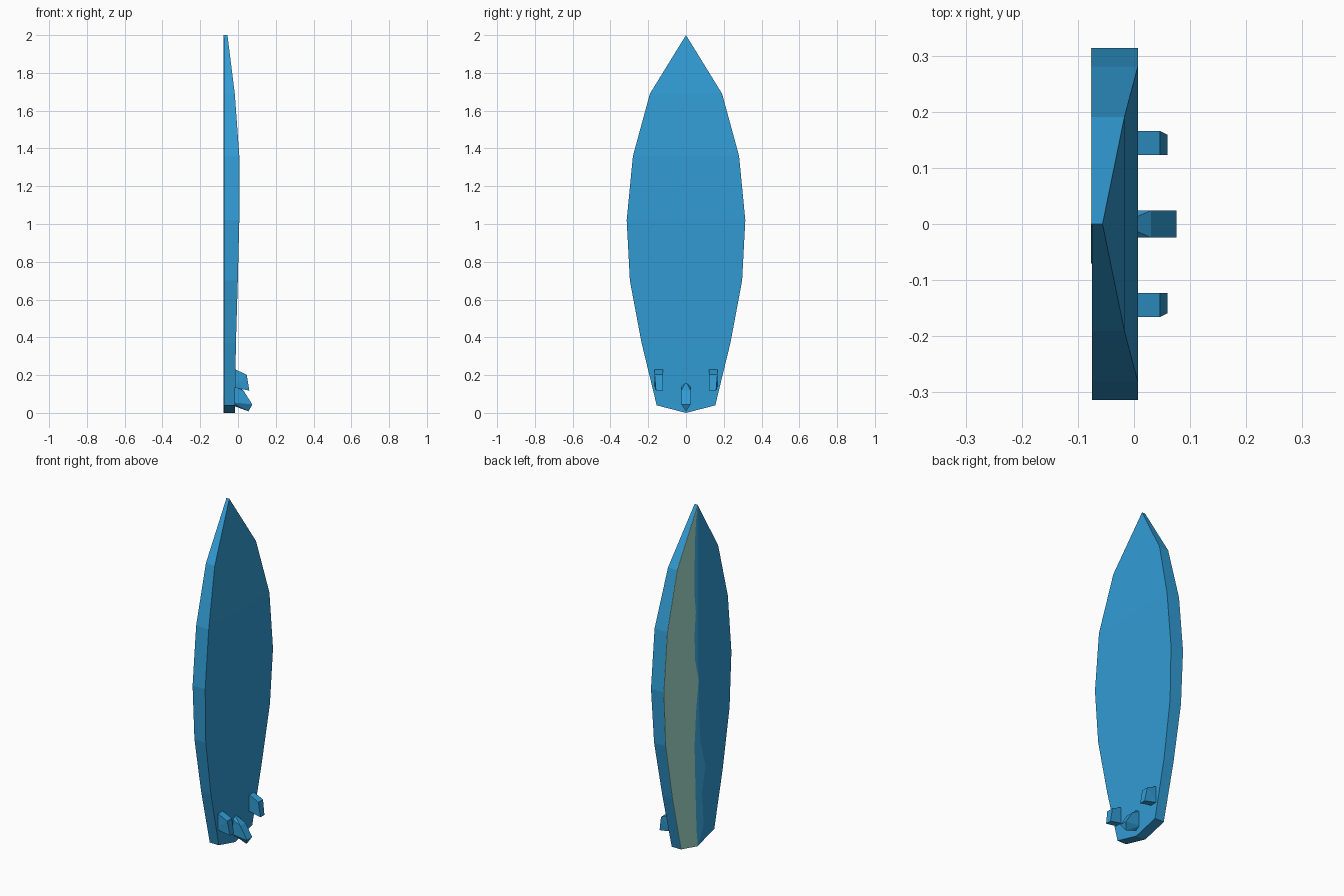
import bpy, bmesh

if "Cube" in bpy.data.objects:
    bpy.data.objects.remove(bpy.data.objects["Cube"])

def material(name, rgb):
    m = bpy.data.materials.new(name)
    m.diffuse_color = (*rgb, 1)
    m.use_nodes = True
    m.node_tree.nodes["Principled BSDF"].inputs["Base Color"].default_value = m.diffuse_color
    return m

BLUE = material("board blue", (0.031, 0.33, 0.66))
GREEN = material("pale sea green", (0.37, 0.74, 0.62))
SKY = material("bright blue", (0.05, 0.46, 0.85))

def finish(bm, name, mat):
    bmesh.ops.recalc_face_normals(bm, faces=bm.faces)
    me = bpy.data.meshes.new(name)
    bm.to_mesh(me)
    bm.free()
    me.materials.append(mat)
    ob = bpy.data.objects.new(name, me)
    bpy.context.collection.objects.link(ob)
    return ob

# Outline stations: height, half width, x of the rockered underside
STATIONS = [(0.0, 0.0, -0.016), (0.04, 0.155, -0.016), (0.37, 0.235, -0.011),
            (0.70, 0.297, -0.001), (1.02, 0.314, 0.007), (1.36, 0.281, 0.007),
            (1.69, 0.191, -0.017), (2.0, 0.0, -0.056)]
DECK = -0.0745

def interp(table, z, col=1):
    for p, q in zip(table, table[1:]):
        if z <= q[0]:
            t = (z - p[0]) / (q[0] - p[0])
            return p[col] + t * (q[col] - p[col])
    return table[-1][col]

# Board: flat deck joined to the curved underside
bm = bmesh.new()
outline = [(z, w, x) for z, w, x in STATIONS]
outline += [(z, -w, x) for z, w, x in reversed(STATIONS[1:-1])]
deck = [bm.verts.new((DECK, y, z)) for z, y, x in outline]
under = [bm.verts.new((x, y, z)) for z, y, x in outline]
n = len(outline)
bm.faces.new(deck)
for i in range(n):
    j = (i + 1) % n
    bm.faces.new((deck[i], deck[j], under[j], under[i]))
m = len(STATIONS) - 1
for i in range(m):
    ring = [under[i], under[i + 1], under[-(i + 1) % n], under[-i % n]]
    bm.faces.new(list(dict.fromkeys(ring)))
finish(bm, "board", BLUE)

# Painted deck bands: height, edge of green band, edge of bright band
WAVE = [(0.0, 0.0, 0.0), (0.1, 0.012, -0.055), (0.3, 0.02, -0.04), (0.45, 0.025, -0.07),
        (0.6, 0.03, -0.025), (0.8, 0.015, -0.01), (0.97, -0.008, -0.012),
        (1.1, 0.025, 0.0), (1.25, 0.03, -0.005), (1.38, 0.018, 0.0),
        (1.5, 0.032, 0.0), (1.8, 0.026, 0.0), (1.92, 0.015, 0.0), (2.0, 0.0, 0.0)]

def deck_band(name, mat, left, right):
    zs = sorted({s[0] for s in STATIONS} | {w[0] for w in WAVE})
    bm = bmesh.new()
    rows = [[bm.verts.new((DECK - 0.002, f(z), z)) for f in (left, right)] for z in zs]
    for a, b in zip(rows, rows[1:]):
        bm.faces.new((a[0], a[1], b[1], b[0]))
    bmesh.ops.remove_doubles(bm, verts=bm.verts, dist=1e-5)
    ext = bmesh.ops.extrude_face_region(bm, geom=bm.faces[:] + bm.edges[:])
    for v in ext["geom"]:
        if isinstance(v, bmesh.types.BMVert):
            v.co.x = DECK + 0.001
    # keep a closed thin plate
    bm.faces.ensure_lookup_table()
    finish(bm, name, mat)

def clamp_half(z, col):
    w = interp(STATIONS, z)
    return max(-w, min(w, interp(WAVE, z, col)))

deck_band("deck_green_band", GREEN, lambda z: interp(STATIONS, z), lambda z: clamp_half(z, 1))
deck_band("deck_bright_band", SKY, lambda z: clamp_half(z, 1), lambda z: clamp_half(z, 2))

# Fins: convex blocks spanned by a few corner points
def fin(name, points):
    bm = bmesh.new()
    for p in points:
        bm.verts.new(p)
    bmesh.ops.convex_hull(bm, input=bm.verts)
    bmesh.ops.dissolve_limit(bm, angle_limit=0.02, verts=bm.verts, edges=bm.edges)
    finish(bm, name, BLUE)

centre = [(-0.025, 0, 0.165), (-0.025, 0, 0.038), (0.056, 0, 0.008)]
for s in (-1, 1):
    centre += [(-0.025, s * 0.024, 0.145), (-0.025, s * 0.024, 0.055),
               (0.030, s * 0.024, 0.117), (0.0755, s * 0.024, 0.045)]
fin("centre_fin", centre)

for s, side in ((-1, "left"), (1, "right")):
    pts = []
    for x, inner, outer, z in ((-0.025, 0.123, 0.166, 0.235), (0.046, 0.123, 0.166, 0.202),
                               (0.060, 0.123, 0.159, 0.118), (-0.025, 0.123, 0.166, 0.135)):
        pts += [(x, s * inner, z), (x, s * outer, z)]
    fin(side + "_fin", pts)
